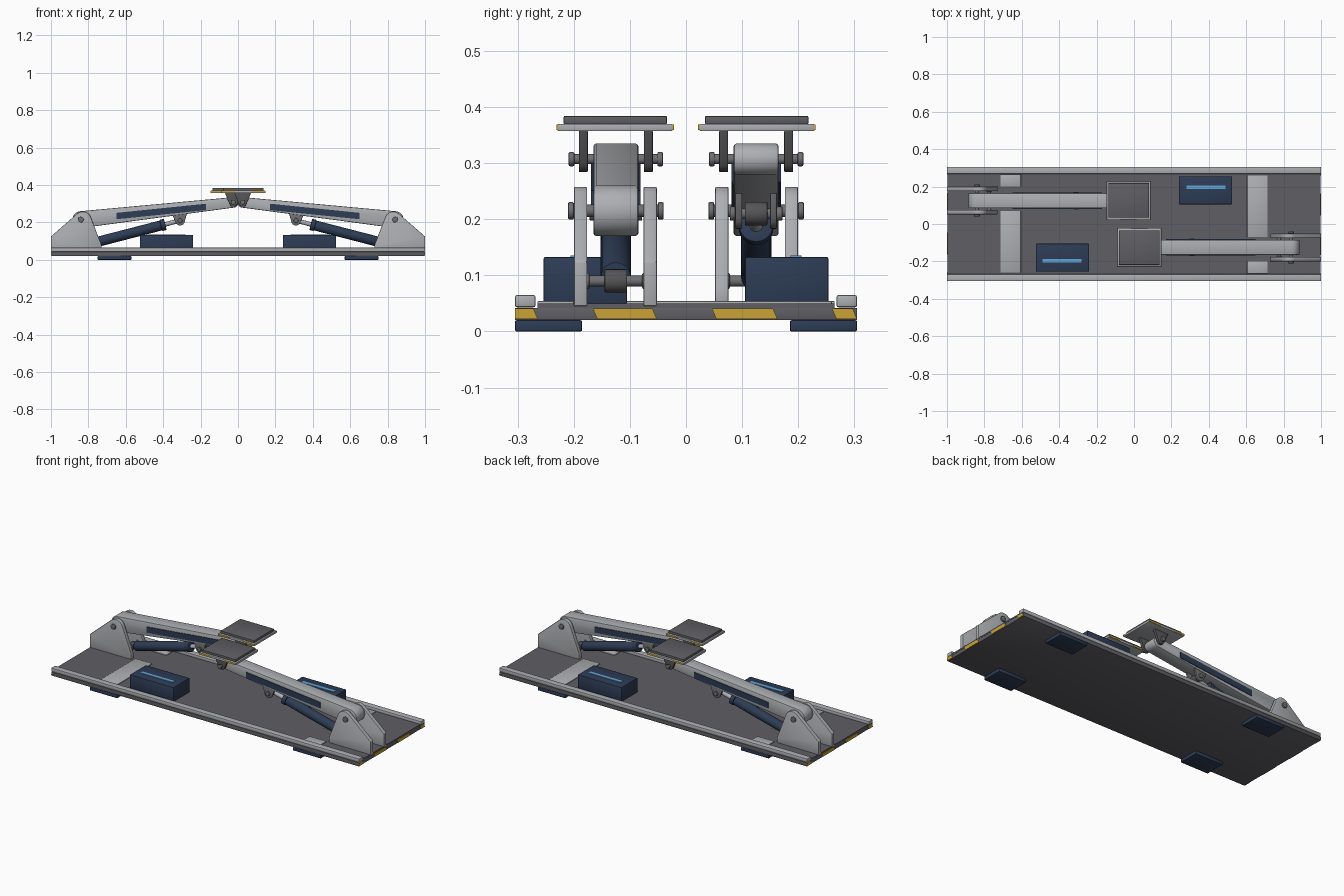
import bpy, bmesh, math
from mathutils import Matrix, Vector

cube = bpy.data.objects.get("Cube")
if cube:
    bpy.data.objects.remove(cube, do_unlink=True)


def material(name, r, g, b):
    m = bpy.data.materials.new(name)
    m.use_nodes = True
    m.diffuse_color = (r, g, b, 1)
    m.node_tree.nodes["Principled BSDF"].inputs["Base Color"].default_value = (r, g, b, 1)
    return m


LIGHT = material("light grey metal", 0.42, 0.43, 0.45)
DECK = material("deck grey", 0.115, 0.112, 0.125)
DARK = material("dark grey metal", 0.09, 0.09, 0.095)
STEEL = material("steel pin", 0.16, 0.16, 0.17)
NAVY = material("navy paint", 0.026, 0.045, 0.09)
BLUE = material("light blue strip", 0.12, 0.37, 0.68)
YELLOW = material("hazard yellow", 0.6, 0.37, 0.035)
made = []
HALF_TURN = Matrix.Rotation(math.pi, 4, 'Z')


def finish(bm, name, mat, bevel=0, twin=True):
    """Make the object and, for paired parts, its half-turn twin."""
    bmesh.ops.recalc_face_normals(bm, faces=bm.faces)
    if bevel:
        sharp = [e for e in bm.edges if e.calc_face_angle(0) > 0.6]
        bmesh.ops.bevel(bm, geom=sharp, offset=bevel, segments=2, profile=0.5, affect='EDGES')
    mesh = bpy.data.meshes.new(name)
    bm.to_mesh(mesh)
    bm.free()
    mesh.materials.append(mat)
    for i in range(2 if twin else 1):
        ob = bpy.data.objects.new(name + ("_b" if i else "_a") if twin else name, mesh)
        if i:
            ob.matrix_world = HALF_TURN
        bpy.context.collection.objects.link(ob)
        made.append(ob)


def box(name, x, y, z, mat, bevel=0, twin=True):
    bm = bmesh.new()
    bmesh.ops.create_cube(bm, size=1)
    for v in bm.verts:
        v.co = [r[0] if c < 0 else r[1] for r, c in zip((x, y, z), v.co)]
    finish(bm, name, mat, bevel, twin)


def prism(name, profile, y0, y1, mat, bevel=0):
    """Extrude an (x, z) outline along y."""
    bm = bmesh.new()
    face = bm.faces.new([bm.verts.new((x, y0, z)) for x, z in profile])
    new = bmesh.ops.extrude_face_region(bm, geom=[face])["geom"]
    bmesh.ops.translate(bm, vec=(0, y1 - y0, 0),
                        verts=[v for v in new if isinstance(v, bmesh.types.BMVert)])
    finish(bm, name, mat, bevel)


def rod(name, p, q, radius, mat, bevel=0):
    p, q = Vector(p), Vector(q)
    bm = bmesh.new()
    spin = (q - p).to_track_quat('Z', 'Y').to_matrix().to_4x4()
    bmesh.ops.create_cone(bm, cap_ends=True, segments=24, radius1=radius, radius2=radius,
                          depth=(q - p).length, matrix=Matrix.Translation((p + q) / 2) @ spin)
    finish(bm, name, mat, bevel)


def arc(cx, cz, r, start, end, n=10):
    steps = [math.radians(start + (end - start) * i / n) for i in range(n + 1)]
    return [(cx + r * math.cos(a), cz + r * math.sin(a)) for a in steps]


def pin(name, x, z, reach, r, mat=STEEL, head=0.008):
    """Cross pin through the arm centre line, with a head at each end."""
    rod(name, (x, MID - reach, z), (x, MID + reach, z), r, mat)
    for side in (-1, 1):
        rod(name + "_head", (x, MID + side * (reach - head), z),
            (x, MID + side * (reach + 0.002), z), r * 1.4, mat, 0.002)


MID = 0.125
ROOT, TIP = (-0.84, 0.215), (-0.025, 0.307)

# Base platform, rails and feet
box("base_slab", (-0.997, 0.997), (-0.305, 0.305), (0.02, 0.042), DECK, 0.002, False)
box("deck_plate", (-0.997, 0.997), (-0.265, 0.265), (0.042, 0.05), DECK, 0, False)
box("side_rail", (-1, 1), (0.268, 0.305), (0.043, 0.065), LIGHT, 0.004)
for x in (-0.66, 0.66):
    box("foot", (x - 0.09, x + 0.09), (0.185, 0.305), (0, 0.02), NAVY, 0.003)

# Slanted hazard stripes on both ends
for y0, y1 in ((-0.305, -0.264), (-0.158, -0.052), (0.054, 0.163), (0.268, 0.305)):
    bm = bmesh.new()
    corners = [(y0, 0.022), (y1, 0.022), (y1 - 0.008, 0.041), (max(y0 - 0.008, -0.305), 0.041)]
    face = bm.faces.new([bm.verts.new((0.997, y, z)) for y, z in corners])
    new = bmesh.ops.extrude_face_region(bm, geom=[face])["geom"]
    bmesh.ops.translate(bm, vec=(0.003, 0, 0),
                        verts=[v for v in new if isinstance(v, bmesh.types.BMVert)])
    finish(bm, "hazard_stripe", YELLOW)

# Cross plates on the deck
for y in ((-0.26, 0.07), (0.2, 0.265)):
    box("cross_plate", (-0.715, -0.605), y, (0.045, 0.054), LIGHT, 0.002)

# Control box with glowing strip
box("control_box", (0.24, 0.525), (0.105, 0.254), (0.048, 0.133), NAVY, 0.004)
box("control_strip", (0.28, 0.49), (0.186, 0.206), (0.131, 0.135), BLUE)

# Pivot bracket cheeks
cheek = [(-1, 0.045), (-0.73, 0.045), (-0.73, 0.08)]
cheek += arc(-0.83, 0.212, 0.046, 18, 128) + [(-1, 0.125)]
for y in (0.064, 0.188):
    prism("bracket_cheek", cheek, y - 0.012, y + 0.012, LIGHT, 0.003)
pin("root_pin", *ROOT, 0.083, 0.011)

# Tapered lifting arm with side panels
tilt = math.degrees(math.atan2(TIP[1] - ROOT[1], TIP[0] - ROOT[0]))
lean = 1.2
outline = arc(*ROOT, 0.045, 90 + tilt - lean, 270 + tilt + lean, 14)
outline += arc(*TIP, 0.028, -90 + tilt + lean, 90 + tilt - lean, 12)
prism("lifting_arm", outline, MID - 0.04, MID + 0.04, LIGHT, 0.005)
panel = [(-0.65, 0.217), (-0.17, 0.266), (-0.17, 0.3), (-0.65, 0.251)]
for side in (-1, 1):
    y = MID + side * 0.041
    prism("arm_panel", panel, y - 0.003, y + 0.003, NAVY)

# Hydraulic ram between base and arm
low, high = Vector((-0.775, MID, 0.09)), Vector((-0.31, MID, 0.21))


def along(t):
    return low.lerp(high, t)


rod("ram_barrel", along(0.06), along(0.78), 0.027, NAVY, 0.003)
rod("ram_gland", along(0.78), along(0.83), 0.031, NAVY, 0.003)
rod("ram_rod", along(0.83), high, 0.012, LIGHT)
for name, p in (("ram_base_eye", low), ("ram_rod_eye", high)):
    rod(name, p - Vector((0, 0.02, 0)), p + Vector((0, 0.02, 0)), 0.021, DARK, 0.002)
pin("ram_base_pin", low.x, low.z, 0.055, 0.01)
pin("ram_rod_pin", high.x, high.z, 0.045, 0.009)
clevis = [(-0.272, 0.25), (-0.352, 0.242)] + arc(-0.31, 0.208, 0.025, 195, 345)
for side in (-1, 1):
    y = MID + side * 0.031
    prism("ram_clevis", clevis, y - 0.006, y + 0.006, STEEL, 0.002)

# Lifting pad hung on lugs at the arm tip
lug = [(0.02, 0.358), (-0.07, 0.358)] + arc(TIP[0], 0.306, 0.022, 195, 345)
for y in (0.067, 0.183):
    prism("pad_lug", lug, y - 0.008, y + 0.008, DARK, 0.002)
pin("pad_pin", *TIP, 0.082, 0.009)
box("pad_plate", (-0.146, 0.09), (0.024, 0.229), (0.357, 0.37), LIGHT, 0.002)
box("pad_grip", (-0.137, 0.081), (0.034, 0.218), (0.369, 0.384), DECK, 0.002)
for x in ((-0.146, -0.075), (0.015, 0.09)):
    for y in (0.023, 0.229):
        box("pad_stripe", x, (y - 0.002, y + 0.002), (0.359, 0.369), YELLOW)

# Smooth shading with sharp edges kept
bpy.ops.object.select_all(action='DESELECT')
for ob in made:
    ob.select_set(True)
bpy.context.view_layer.objects.active = made[0]
bpy.ops.object.shade_smooth_by_angle(angle=math.radians(30))
